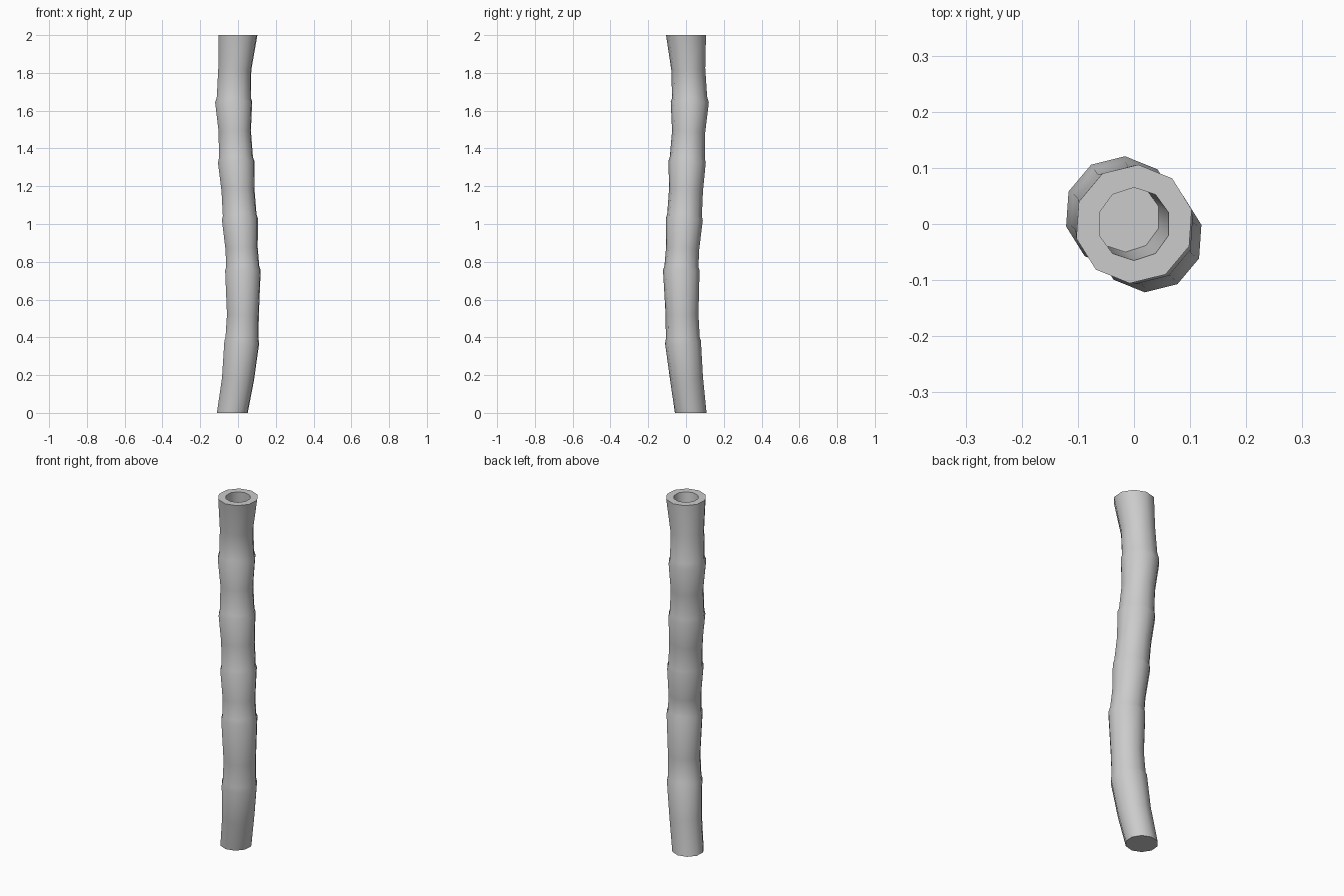
import bpy, bmesh, math
from mathutils import Vector

if "Cube" in bpy.data.objects:
    bpy.data.objects.remove(bpy.data.objects["Cube"])

SIDES = 10
# z, centre x, centre y, radius; wider lip then a small step at every node
RINGS = [
    (0.00, -0.030, 0.025, 0.084), (0.18, 0.000, 0.003, 0.087),
    (0.375, 0.020, -0.016, 0.095), (0.395, 0.021, -0.017, 0.090),
    (0.52, 0.026, -0.021, 0.087), (0.755, 0.026, -0.025, 0.097),
    (0.775, 0.025, -0.024, 0.090), (0.87, 0.019, -0.018, 0.088),
    (1.025, 0.010, -0.009, 0.098), (1.045, 0.009, -0.008, 0.092),
    (1.18, 0.000, 0.000, 0.090), (1.33, -0.010, 0.006, 0.099),
    (1.35, -0.011, 0.007, 0.093), (1.49, -0.017, 0.014, 0.088),
    (1.645, -0.023, 0.020, 0.101), (1.67, -0.022, 0.019, 0.093),
    (1.82, -0.017, 0.012, 0.090), (2.00, 0.000, 0.000, 0.106),
]


def add_ring(bm, centre, radius, slope, phase):
    """Ring of vertices sheared so it sits square to the leaning stem."""
    verts = []
    for i in range(SIDES):
        a = math.radians(phase) + math.tau * i / SIDES
        x, y = radius * math.cos(a), radius * math.sin(a)
        verts.append(bm.verts.new((centre.x + x, centre.y + y,
                                   centre.z - x * slope[0] - y * slope[1])))
    return verts


def bridge(bm, a, b):
    for i in range(SIDES):
        j = (i + 1) % SIDES
        bm.faces.new((a[i], a[j], b[j], b[i]))


bm = bmesh.new()
loops = []
# outer stem wall
for k, (z, cx, cy, r) in enumerate(RINGS):
    slope = (0, 0)
    if 0 < k < len(RINGS) - 1:
        p, n = RINGS[k - 1], RINGS[k + 1]
        slope = ((n[1] - p[1]) / (n[0] - p[0]), (n[2] - p[2]) / (n[0] - p[0]))
    loops.append(add_ring(bm, Vector((cx, cy, z)), r, slope, 14))
# hollow top: rim, inner wall and floor
loops.append(add_ring(bm, Vector((0, 0, 2.0)), 0.065, (0, 0), 18))
loops.append(add_ring(bm, Vector((-0.015, 0.012, 1.82)), 0.062, (0, 0), 18))
for a, b in zip(loops, loops[1:]):
    bridge(bm, a, b)
bm.faces.new(loops[-1])
bm.faces.new(list(reversed(loops[0])))
bmesh.ops.recalc_face_normals(bm, faces=bm.faces)

mesh = bpy.data.meshes.new("bamboo_stem")
bm.to_mesh(mesh)
bm.free()
stem = bpy.data.objects.new("bamboo_stem", mesh)
bpy.context.collection.objects.link(stem)

# soft stem, crisp rim and base
bpy.context.view_layer.objects.active = stem
stem.select_set(True)
bpy.ops.object.shade_smooth_by_angle(angle=math.radians(40))
